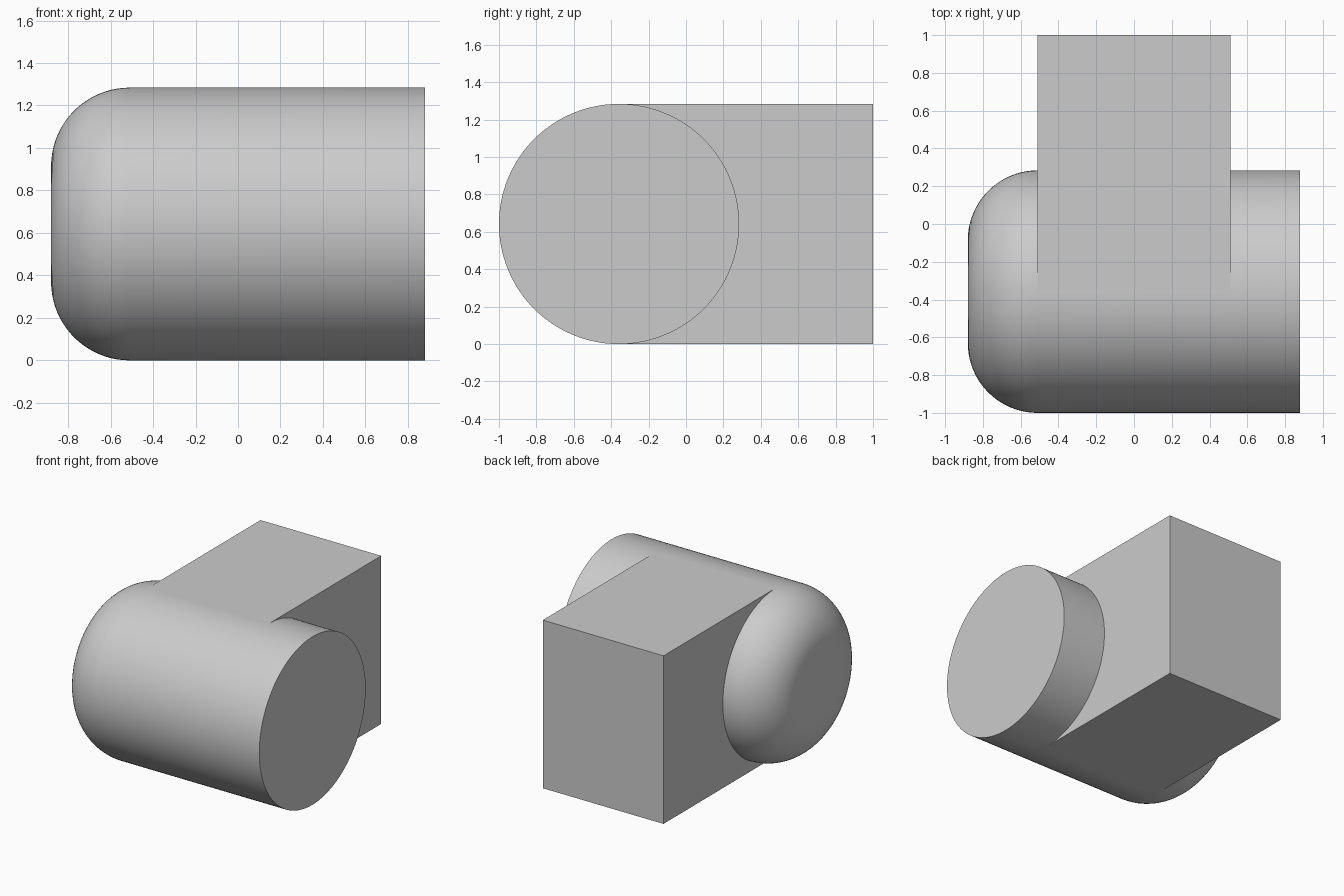
import bpy
import bmesh
from math import sin, cos, pi, radians
from mathutils import Matrix

cube = bpy.data.objects.get("Cube")
if cube:
    bpy.data.objects.remove(cube, do_unlink=True)

RADIUS = 0.642        # barrel radius, also half the block height
FILLET = 0.37         # rounding of the closed end
HALF_LENGTH = 0.88
AXIS_Y = -1 + RADIUS
BLOCK_HALF = 0.51

grey = bpy.data.materials.new("plain_grey")
grey.use_nodes = True
colour = (0.6, 0.6, 0.6, 1)
grey.diffuse_color = colour
grey.node_tree.nodes["Principled BSDF"].inputs["Base Color"].default_value = colour


def add_object(name, bm):
    bmesh.ops.recalc_face_normals(bm, faces=bm.faces[:])
    mesh = bpy.data.meshes.new(name)
    bm.to_mesh(mesh)
    bm.free()
    mesh.materials.append(grey)
    obj = bpy.data.objects.new(name, mesh)
    bpy.context.collection.objects.link(obj)
    return obj


# Barrel: rings along x, from the flat end to the rounded end
SEGMENTS, STEPS = 128, 20
profile = [(HALF_LENGTH, RADIUS)]
for i in range(STEPS + 1):
    a = pi / 2 * i / STEPS
    profile.append((-HALF_LENGTH + FILLET * (1 - sin(a)),
                    RADIUS - FILLET * (1 - cos(a))))
bm = bmesh.new()
rings = []
for x, r in profile:
    rings.append([bm.verts.new((x, AXIS_Y + r * cos(2 * pi * k / SEGMENTS),
                                RADIUS + r * sin(2 * pi * k / SEGMENTS)))
                  for k in range(SEGMENTS)])
for a, b in zip(rings, rings[1:]):
    for k in range(SEGMENTS):
        n = (k + 1) % SEGMENTS
        bm.faces.new((a[k], a[n], b[n], b[k]))
bm.faces.new(rings[0])
bm.faces.new(rings[-1])
barrel = add_object("rounded_barrel", bm)

bpy.ops.object.select_all(action='DESELECT')
barrel.select_set(True)
bpy.context.view_layer.objects.active = barrel
bpy.ops.object.shade_smooth_by_angle(angle=radians(30))

# Block: runs from the barrel axis to the back, flush with the barrel
bm = bmesh.new()
depth = 1 - AXIS_Y
bmesh.ops.create_cube(bm, size=1, matrix=Matrix.Translation(
    (0, AXIS_Y + depth / 2, RADIUS)) @ Matrix.Diagonal(
    (2 * BLOCK_HALF, depth, 2 * RADIUS, 1)))
add_object("back_block", bm)
